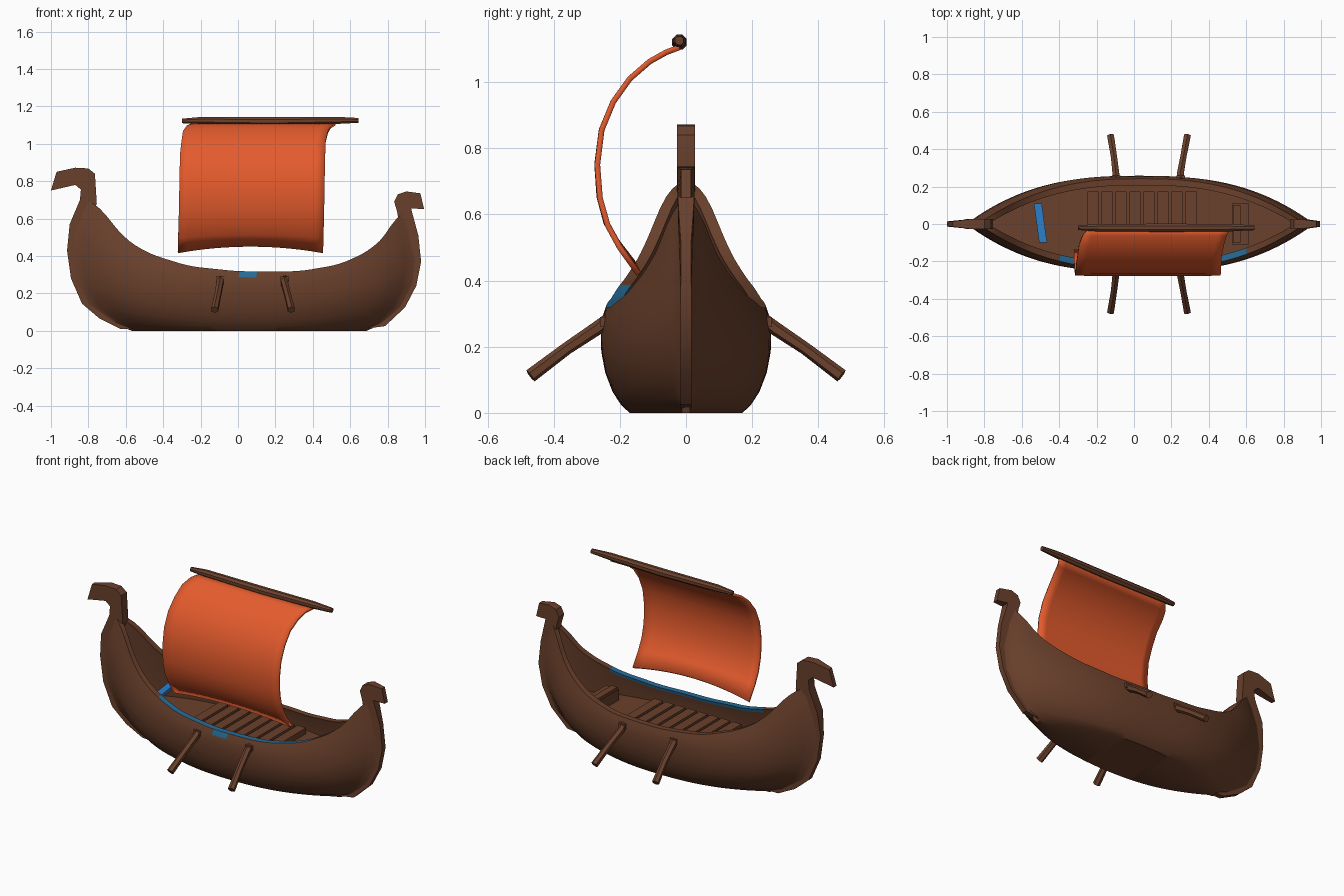
import bpy, bmesh, math
from mathutils import Vector

if "Cube" in bpy.data.objects:
    bpy.data.objects.remove(bpy.data.objects["Cube"])


def material(name, rgb):
    m = bpy.data.materials.new(name)
    m.diffuse_color = (*rgb, 1)
    m.use_nodes = True
    m.node_tree.nodes["Principled BSDF"].inputs["Base Color"].default_value = m.diffuse_color
    return m


WOOD = material("brown wood", (0.145, 0.052, 0.025))
CLOTH = material("orange cloth", (0.78, 0.105, 0.026))
BLUE = material("blue paint", (0.025, 0.21, 0.60))
DULL = material("dull blue paint", (0.021, 0.15, 0.31))


def make(name, verts, faces, mats, angle=35):
    me = bpy.data.meshes.new(name)
    me.from_pydata([tuple(v) for v in verts], [], faces)
    for m in mats:
        me.materials.append(m)
    bm = bmesh.new()
    bm.from_mesh(me)
    bmesh.ops.recalc_face_normals(bm, faces=bm.faces)
    bm.to_mesh(me)
    bm.free()
    me.shade_smooth()
    me.set_sharp_from_angle(angle=math.radians(angle))
    ob = bpy.data.objects.new(name, me)
    bpy.context.collection.objects.link(ob)
    return ob


def loft(name, rings, mats, angle=35):
    """Skin closed rings of equal length and cap both ends."""
    n = len(rings[0])
    faces = [(i * n + j, i * n + (j + 1) % n, (i + 1) * n + (j + 1) % n, (i + 1) * n + j)
             for i in range(len(rings) - 1) for j in range(n)]
    faces += [tuple(range(n)), tuple(range((len(rings) - 1) * n, len(rings) * n))]
    return make(name, [p for r in rings for p in r], faces, mats, angle)


def lerp_table(table, t):
    if t <= table[0][0]:
        return table[0][1]
    for (a, fa), (b, fb) in zip(table, table[1:]):
        if t <= b:
            return fa + (fb - fa) * (t - a) / (b - a)
    return table[-1][1]


def plate(name, outline, half):
    """Extrude an x-z outline across y; half(x, z) is the half thickness."""
    n = len(outline)
    verts = [(x, s * half(x, z), z) for s in (-1, 1) for x, z in outline]
    faces = [tuple(range(n)), tuple(range(n, 2 * n))]
    faces += [(i, (i + 1) % n, n + (i + 1) % n, n + i) for i in range(n)]
    return make(name, verts, faces, [WOOD])


def box(name, c, size, mat, skew=0.0):
    v = [(c[0] + i * size[0] / 2 + skew * j, c[1] + j * size[1] / 2, c[2] + k * size[2] / 2)
         for i in (-1, 1) for j in (-1, 1) for k in (-1, 1)]
    f = [(0, 1, 3, 2), (4, 6, 7, 5), (0, 4, 5, 1), (2, 3, 7, 6), (0, 2, 6, 4), (1, 5, 7, 3)]
    return make(name, v, f, [mat])


def tube(name, pts, radii, sides, mat):
    rings = []
    for i, p in enumerate(pts):
        p = Vector(p)
        d = (Vector(pts[min(i + 1, len(pts) - 1)]) - Vector(pts[max(i - 1, 0)])).normalized()
        u = d.cross(Vector((0, 0, 1))).normalized()
        w = d.cross(u)
        rings.append([p + radii[i] * (math.cos(a) * u + math.sin(a) * w)
                      for a in (2 * math.pi * (k + 0.5) / sides for k in range(sides))])
    return loft(name, rings, [mat])


# Hull: outer skin, rim, inner wall and deck in one closed loft
BOW = [(0, -.58), (.015, -.63), (.07, -.74), (.15, -.834), (.28, -.893), (.43, -.912),
       (.57, -.90), (.70, -.845)]
STERN = [(0, .70), (.03, .786), (.13, .893), (.24, .952), (.37, .977), (.51, .963), (.67, .925)]
SHEER = [(-.80, .70), (-.754, .68), (-.684, .59), (-.604, .49), (-.47, .41), (-.26, .345),
         (0, .318), (.33, .318), (.545, .355), (.706, .43), (.813, .535), (.86, .65)]
ROWS = [(0, .17), (.07, .195), (.2, .222), (.38, .244), (.58, .256), (.78, .258),
        (.9, .253), (1, .242)]
FULLNESS = [(0, 2.4), (.5, 2.75), (1, 2.5)]
DECK = .22
ST = 56


def hull_point(s, z, top):
    v = z / top
    xl, xr = lerp_table(BOW, .70 * v) + .012, lerp_table(STERN, .67 * v) - .012
    y = lerp_table(ROWS, v) * (1 - abs(2 * s - 1) ** lerp_table(FULLNESS, v))
    return xl + (xr - xl) * s, max(y, .012), z


rings = []
for i in range(ST + 1):
    s = i / ST
    x = -.833 + 1.746 * s
    top = sum(lerp_table(SHEER, x + d) for d in (-.05, -.025, 0, .025, .05)) / 5
    side = [hull_point(s, v * top, top) for v, _ in ROWS]
    for z in (top, top - .018, DECK):
        px, py, pz = hull_point(s, z, top)
        side.append((px, max(py - .035, .0005), pz))
    rings.append(side + [(px, -py, pz) for px, py, pz in reversed(side)])
hull = loft("hull", rings, [WOOD, DULL], 40)
n = len(rings[0])
# Blue painted strip on the front rail, with a small patch outside
for i in range(ST):
    x = rings[i][7][0]
    for seg, lo, hi in ((n - 9, -.40, .60), (n - 10, -.40, .60), (n - 8, -.01, .08)):
        if lo <= x <= hi:
            hull.data.polygons[i * n + seg].material_index = 1

# Bow post with beak-like head
plate("bow_post", [(-1, .75), (-.97, .85), (-.87, .872), (-.80, .868), (-.765, .84), (-.755, .68),
                   (-.80, .55), (-.84, .42), (-.82, .30), (-.77, .18), (-.68, .09), (-.45, .03),
                   (-.455, .005), (-.63, .01), (-.74, .065), (-.834, .145), (-.893, .28),
                   (-.914, .43), (-.90, .57), (-.845, .70), (-.84, .755), (-.87, .78)],
      lambda x, z: .016 if z < .5 else (.014 if x < -.95 else .027))

# Stern post with smaller head
plate("stern_post", [(.995, .65), (.975, .735), (.90, .745), (.855, .73), (.835, .69), (.85, .64),
                     (.87, .52), (.90, .37), (.87, .24), (.81, .14), (.72, .07), (.63, .03),
                     (.636, .005), (.786, .025), (.893, .125), (.953, .24), (.979, .37),
                     (.964, .51), (.925, .655)],
      lambda x, z: .016 if z < .5 else (.015 if x > .95 else .025))

# Rowing planks across the deck, stern chest and blue bow bench
for k in range(8):
    box(f"deck_plank_{k + 1}", (-.22 + .075 * k, 0, DECK + .015), (.058, .35, .04), WOOD)
box("stern_chest", (.57, 0, DECK + .03), (.09, .22, .07), WOOD)
box("stern_chest_lid", (.55, 0, DECK + .07), (.04, .20, .02), WOOD)
box("bow_bench", (-.50, .005, .32), (.042, .21, .02), BLUE, skew=-.014)

# Oars, two per side
for y_sign, side in ((-1, "front"), (1, "back")):
    for k, (x0, x1) in enumerate(((-.095, -.125), (.25, .285))):
        pts = [(x0, y_sign * .235, .28), (x0 - .002, y_sign * .27, .255),
               ((x0 * .6 + x1 * .4), y_sign * .36, .195), (x1, y_sign * .47, .112)]
        tube(f"{side}_oar_{k + 1}", pts, [.021, .021, .019, .021], 6, WOOD)
        box(f"{side}_oar_lock_{k + 1}", (x0, y_sign * .25, .275), (.045, .02, .03), WOOD)

# Billowing sail as a thin curved sheet
CURVE = [(-.02, 1.105), (-.06, 1.09), (-.11, 1.062), (-.17, 1.01), (-.22, .94), (-.255, .855),
         (-.268, .75), (-.26, .65), (-.237, .57), (-.20, .505), (-.143, .43)]
COLS = 16
verts, faces = [], []
for r, (y, z) in enumerate(CURVE):
    t = r / (len(CURVE) - 1)
    left = lerp_table([(0, -.24), (.15, -.29), (.4, -.31), (1, -.322)], t)
    right = lerp_table([(0, .52), (.12, .49), (.3, .468), (1, .455)], t)
    for c in range(COLS + 1):
        u = c / COLS
        arch = (1 - (2 * u - 1) ** 2) * .035 * t ** 6
        verts.append((left + (right - left) * u, y - arch * .5, z + arch - .01 * t ** 6))
for r in range(len(CURVE) - 1):
    for c in range(COLS):
        a = r * (COLS + 1) + c
        faces.append((a, a + 1, a + COLS + 2, a + COLS + 1))
sail = make("sail", verts, faces, [CLOTH], 60)
mod = sail.modifiers.new("thickness", "SOLIDIFY")
mod.thickness = .017
mod.offset = 0

# Yard that carries the sail
tube("yard", [(-.30, -.02, 1.122), (-.20, -.02, 1.124), (.18, -.02, 1.12), (.52, -.02, 1.125),
              (.645, -.02, 1.125)], [.013, .021, .024, .021, .014], 8, WOOD)
